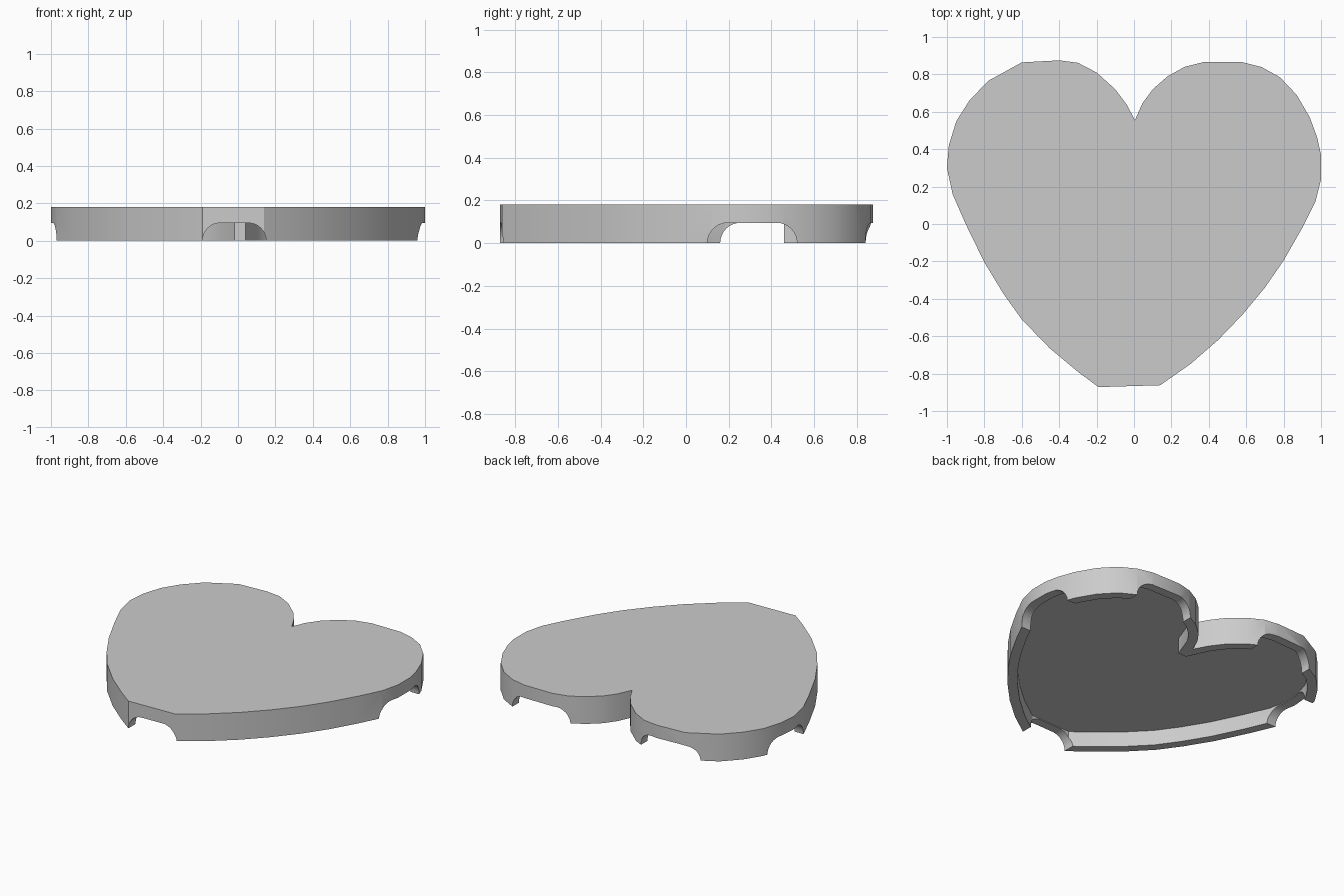
import bpy, bmesh, math
from mathutils import Vector

if "Cube" in bpy.data.objects:
    bpy.data.objects.remove(bpy.data.objects["Cube"])

HEIGHT, FLOOR, WALL, ARCH = 0.18, 0.10, 0.06, 0.095

# Heart outline, clockwise from the cleft
OUTLINE = [(.005, .555), (.045, .645), (.10, .72), (.18, .79), (.27, .84), (.37, .865),
           (.58, .865), (.68, .84), (.78, .785), (.87, .69), (.94, .57), (.98, .46),
           (1, .37), (1, .24), (.97, .12), (.9, -.02), (.8, -.195), (.7, -.34),
           (.58, -.485), (.45, -.62), (.3, -.75), (.14, -.862), (-.19, -.872),
           (-.3, -.79), (-.45, -.665), (-.6, -.51), (-.7, -.37), (-.8, -.205),
           (-.9, 0), (-.97, .16), (-1, .3), (-.99, .42), (-.95, .55), (-.88, .66),
           (-.78, .765), (-.6, .864), (-.4, .875), (-.3, .862), (-.2, .81),
           (-.1, .72), (-.04, .64)]


def inset(points, dist):
    """Mitred inset of a clockwise outline, blunted at the cleft."""
    pts = [Vector(p) for p in points]
    result = [(-.02, .46), (.04, .46)]
    for i in range(1, len(pts)):
        a = (pts[i] - pts[i - 1]).normalized()
        b = (pts[(i + 1) % len(pts)] - pts[i]).normalized()
        na, nb = Vector((a.y, -a.x)), Vector((b.y, -b.x))
        n = (na + nb).normalized()
        result.append(tuple(pts[i] + n * dist / n.dot(na)))
    return result


def extrude(name, loop, offset):
    """Closed solid from a 3D loop pushed along an offset."""
    bm = bmesh.new()
    face = bm.faces.new([bm.verts.new(p) for p in loop])
    moved = bmesh.ops.extrude_face_region(bm, geom=[face])["geom"]
    bmesh.ops.translate(bm, vec=offset,
                        verts=[v for v in moved if isinstance(v, bmesh.types.BMVert)])
    bmesh.ops.recalc_face_normals(bm, faces=bm.faces)
    mesh = bpy.data.meshes.new(name)
    bm.to_mesh(mesh)
    bm.free()
    obj = bpy.data.objects.new(name, mesh)
    bpy.context.collection.objects.link(obj)
    return obj


def arch_profile(lo, hi):
    """Flat-topped opening with rounded shoulders."""
    arc = [(math.cos(t), math.sin(t)) for t in (math.pi / 2 * k / 8 for k in range(9))]
    right = [(hi - ARCH + ARCH * c, ARCH * s) for c, s in arc]
    left = [(lo + ARCH - ARCH * c, ARCH * s) for c, s in reversed(arc)]
    return [(hi, -.05)] + right + left + [(lo, -.05)]


# Solid heart lid
lid = extrude("heart_lid", [(x, y, 0) for x, y in OUTLINE], (0, 0, HEIGHT))

# Hollow under the lid
cutters = [extrude("hollow_cutter", [(x, y, -.1) for x, y in inset(OUTLINE, WALL)],
                   (0, 0, FLOOR + .1))]

# Arched openings through the rim: axis, low, high, start, end
for axis, lo, hi, start, end in [("x", .10, .52, .75, 1.1), ("x", .16, .52, -1.1, -.75),
                                 ("y", -.19, .15, -1.0, -.6),
                                 ("y", .26, .68, .7, 1.0), ("y", -.68, -.26, .7, 1.0)]:
    prof = arch_profile(lo, hi)
    if axis == "x":
        loop, push = [(start, u, z) for u, z in prof], (end - start, 0, 0)
    else:
        loop, push = [(u, start, z) for u, z in prof], (0, end - start, 0)
    cutters.append(extrude("opening_cutter", loop, push))

bpy.context.view_layer.objects.active = lid
lid.select_set(True)
for cutter in cutters:
    cutter.hide_render = True
    mod = lid.modifiers.new("cut", "BOOLEAN")
    mod.operation, mod.solver, mod.object = "DIFFERENCE", "EXACT", cutter
    bpy.ops.object.modifier_apply(modifier=mod.name)
    bpy.data.objects.remove(cutter)

# Plain grey finish
grey = bpy.data.materials.new("light_grey")
grey.diffuse_color = (0.6, 0.6, 0.6, 1)
grey.use_nodes = True
grey.node_tree.nodes["Principled BSDF"].inputs["Base Color"].default_value = grey.diffuse_color
lid.data.materials.clear()
lid.data.materials.append(grey)
bpy.ops.object.shade_smooth_by_angle(angle=math.radians(30))
